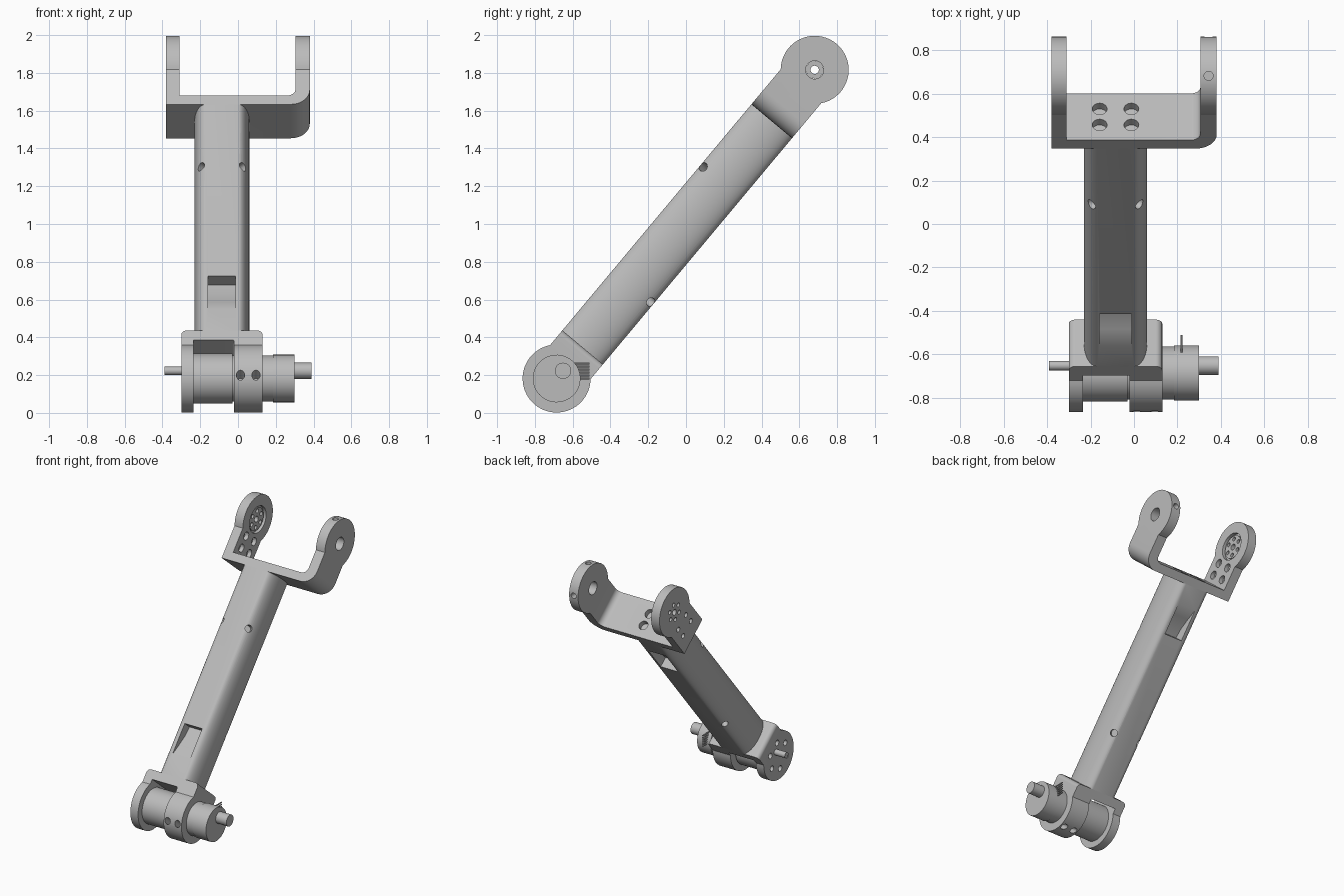
import bpy, bmesh
from math import sin, cos, acos, pi, radians
from mathutils import Vector, Matrix

if "Cube" in bpy.data.objects:
    bpy.data.objects.remove(bpy.data.objects["Cube"], do_unlink=True)

grey = bpy.data.materials.new("plain grey")
grey.use_nodes = True
grey.diffuse_color = (0.5, 0.5, 0.5, 1)
grey.node_tree.nodes["Principled BSDF"].inputs["Base Color"].default_value = (0.5, 0.5, 0.5, 1)

# The arm is built upright along z with the lower joint at the origin, then tilted
TILT = Matrix.Translation((0, -0.685, 0.182)) @ Matrix.Rotation(radians(-39.9), 4, "X")
TOP = 2.13          # upper joint
R, HALF = 0.18, 0.14  # joint radius, half depth of the arm
TUBE_X = -0.085
LOW, HIGH = 0.215, 1.775  # ends of the tube
WORLD_UP = TILT.to_3x3().inverted() @ Vector((0, 0, 1))
WORLD_BACK = TILT.to_3x3().inverted() @ Vector((0, 1, 0))
parts = []


def make(name, bm):
    bmesh.ops.recalc_face_normals(bm, faces=bm.faces)
    mesh = bpy.data.meshes.new(name)
    bm.to_mesh(mesh)
    bm.free()
    mesh.materials.append(grey)
    ob = bpy.data.objects.new(name, mesh)
    bpy.context.collection.objects.link(ob)
    return ob


def prism(name, pts, axis, a, b):
    """Extrude a 2D outline along one axis from a to b."""
    bm = bmesh.new()

    def place(p, d):
        c = list(p)
        c.insert(axis, d)
        return c
    lo = [bm.verts.new(place(p, a)) for p in pts]
    hi = [bm.verts.new(place(p, b)) for p in pts]
    bm.faces.new(lo)
    bm.faces.new(hi)
    n = len(pts)
    for i in range(n):
        j = (i + 1) % n
        bm.faces.new((lo[i], lo[j], hi[j], hi[i]))
    return make(name, bm)


def rod(name, p, q, r, sides=32):
    """Cylinder between two points."""
    p, q = Vector(p), Vector(q)
    bm = bmesh.new()
    turn = (q - p).to_track_quat("Z", "Y").to_matrix().to_4x4()
    bmesh.ops.create_cone(bm, cap_ends=True, segments=sides, radius1=r, radius2=r,
                          depth=(q - p).length, matrix=Matrix.Translation((p + q) / 2) @ turn)
    return make(name, bm)


def rounded(corners, steps=8):
    """Outline whose corners (x, z, radius) are right angles with optional fillets."""
    out = []
    for i, (x, z, r) in enumerate(corners):
        c = Vector((x, z))
        if r == 0:
            out.append(c)
            continue
        u = (Vector(corners[i - 1][:2]) - c).normalized() * r
        v = (Vector(corners[(i + 1) % len(corners)][:2]) - c).normalized() * r
        for k in range(steps + 1):
            t = pi / 2 * k / steps
            out.append(c + u * (1 - sin(t)) + v * (1 - cos(t)))
    return out


def keyhole(centre, end):
    """Round joint end with a straight stem reaching to the height end."""
    s = 1 if end < centre else -1
    a = acos(HALF / R)
    arc = [-a + (pi + 2 * a) * k / 48 for k in range(49)]
    pts = [(R * cos(t), centre + s * R * sin(t)) for t in arc]
    return pts + [(-HALF, end), (HALF, end)]


def boolean(ob, cutters, mode="DIFFERENCE"):
    """Apply the cutters to the part and remove them."""
    for c in cutters:
        c.hide_render = True
        m = ob.modifiers.new("cut", "BOOLEAN")
        m.operation, m.object, m.solver = mode, c, "EXACT"
    bpy.context.view_layer.update()
    mesh = bpy.data.meshes.new_from_object(ob.evaluated_get(bpy.context.evaluated_depsgraph_get()))
    ob.modifiers.clear()
    ob.data = mesh
    for c in cutters:
        bpy.data.objects.remove(c, do_unlink=True)
    return ob


def hole_x(y, z, x0, x1, r):
    return rod("cutter", (x0, y, z), (x1, y, z), r, 24)


def ring(count, radius):
    return [(radius * cos(2 * pi * k / count), radius * sin(2 * pi * k / count)) for k in range(count)]


# Upper fork: U outline trimmed by the keyhole side outline
upper = prism("upper_fork", rounded([
    (-0.38, HIGH, 0), (0.38, HIGH, 0.1), (0.38, 2.4, 0), (0.305, 2.4, 0),
    (0.305, 1.836, 0.045), (-0.31, 1.836, 0), (-0.31, 2.4, 0), (-0.38, 2.4, 0)]), 1, -0.3, 0.3)
boolean(upper, [prism("cutter", keyhole(TOP, HIGH), 0, -0.6, 0.6)], "INTERSECT")
cuts = [hole_x(0, TOP, 0.2, 0.5, 0.048),
        hole_x(0, TOP, -0.335, -0.2, 0.1),
        hole_x(0, TOP, -0.5, -0.2, 0.022)]
cuts += [hole_x(y, TOP + z, -0.5, -0.2, 0.015) for y, z in ring(6, 0.06)]
for y in (-0.06, 0.06):
    for z in (1.895, 1.985):
        cuts += [hole_x(y, z, -0.5, -0.2, 0.018), hole_x(y, z, -0.34, -0.2, 0.03)]
for x in (TUBE_X - 0.073, TUBE_X + 0.073):
    for y in (-0.048, 0.048):
        cuts.append(rod("cutter", (x, y, 1.795), (x, y, 1.9), 0.034, 24))
for d in (WORLD_UP, WORLD_BACK):
    c = Vector((0.343, 0, TOP))
    cuts.append(rod("cutter", c + d * 0.12, c + d * 0.25, 0.021, 20))
parts.append(boolean(upper, cuts))

# Horn disc set into the recess of the upper fork
horn = rod("servo_horn", (-0.336, 0, TOP), (-0.322, 0, TOP), 0.085)
cuts = [hole_x(0, TOP, -0.5, -0.2, 0.022)]
cuts += [hole_x(y, TOP + z, -0.5, -0.2, 0.015) for y, z in ring(6, 0.06)]
parts.append(boolean(horn, cuts))

# Lower fork
lower = prism("lower_fork", rounded([
    (-0.30, LOW, 0.03), (-0.30, -0.3, 0), (-0.235, -0.3, 0), (-0.235, 0.15, 0),
    (-0.02, 0.15, 0.01), (-0.02, -0.3, 0), (0.13, -0.3, 0), (0.13, LOW, 0.03)]), 1, -0.3, 0.3)
boolean(lower, [prism("cutter", keyhole(0, LOW), 0, -0.6, 0.6)], "INTERSECT")
cuts = [hole_x(y, z, -0.4, -0.26, 0.021) for y, z in ring(6, 0.105)]
cuts += [rod("cutter", (x, -0.3, -0.1), (x, 0.3, -0.1), 0.022, 20) for x in (0.013, 0.095)]
parts.append(boolean(lower, cuts))

# Tube with flat front and back and bulging sides
arc = [-pi / 2 + pi * k / 24 for k in range(25)]
right = [(0.085 + 0.06 * cos(t), HALF * sin(t)) for t in arc]
section = right + [(-x, -y) for x, y in right]
tube = prism("arm_tube", [(TUBE_X + x, y) for x, y in section], 2, LOW, HIGH)
ramp = [(-0.2, 0.36), (-0.14, 0.36), (-0.105, 0.44), (-0.075, 0.52), (-0.065, 0.59), (-0.2, 0.59)]
far_ramp = [(-y, LOW + HIGH - z) for y, z in ramp]
cuts = [prism("cutter", pts, 0, TUBE_X - 0.073, TUBE_X + 0.073) for pts in (ramp, far_ramp)]
for z, s in ((1.357, -1), (0.63, 1)):
    for side in (-1, 1):
        d = Vector((0.11 * side, 0.122 * s, 0))
        c = Vector((TUBE_X, 0, z))
        cuts.append(rod("cutter", c + d * 0.7, c + d * 1.5, 0.025, 20))
parts.append(boolean(tube, cuts))

# Motor inside the lower fork, with gearbox shaft and rear encoder
parts.append(rod("motor_body", (-0.24, 0, 0), (-0.03, 0, 0), 0.132, 48))
parts.append(rod("motor_neck", (-0.04, 0, 0), (0.19, 0, 0), 0.122, 48))
parts.append(rod("rear_housing", (0.185, 0, 0), (0.298, 0, 0), 0.126, 48))
parts.append(rod("output_shaft", (-0.39, 0, 0.053), (-0.23, 0, 0.053), 0.022))
parts.append(rod("rear_knob", (0.29, 0, 0.053), (0.388, 0, 0.053), 0.043))

# Row of connector pins behind the rear housing
for k in range(6):
    c = Vector((0.218, 0, 0)) + WORLD_UP * (0.0 + 0.016 * k)
    parts.append(rod("connector_pin", c + WORLD_BACK * 0.08, c + WORLD_BACK * 0.175, 0.005, 8))

# Tilt everything into place and shade
bpy.ops.object.select_all(action="DESELECT")
for ob in parts:
    ob.data.transform(TILT)
    ob.select_set(True)
bpy.context.view_layer.objects.active = parts[0]
bpy.ops.object.shade_smooth_by_angle(angle=radians(30))
